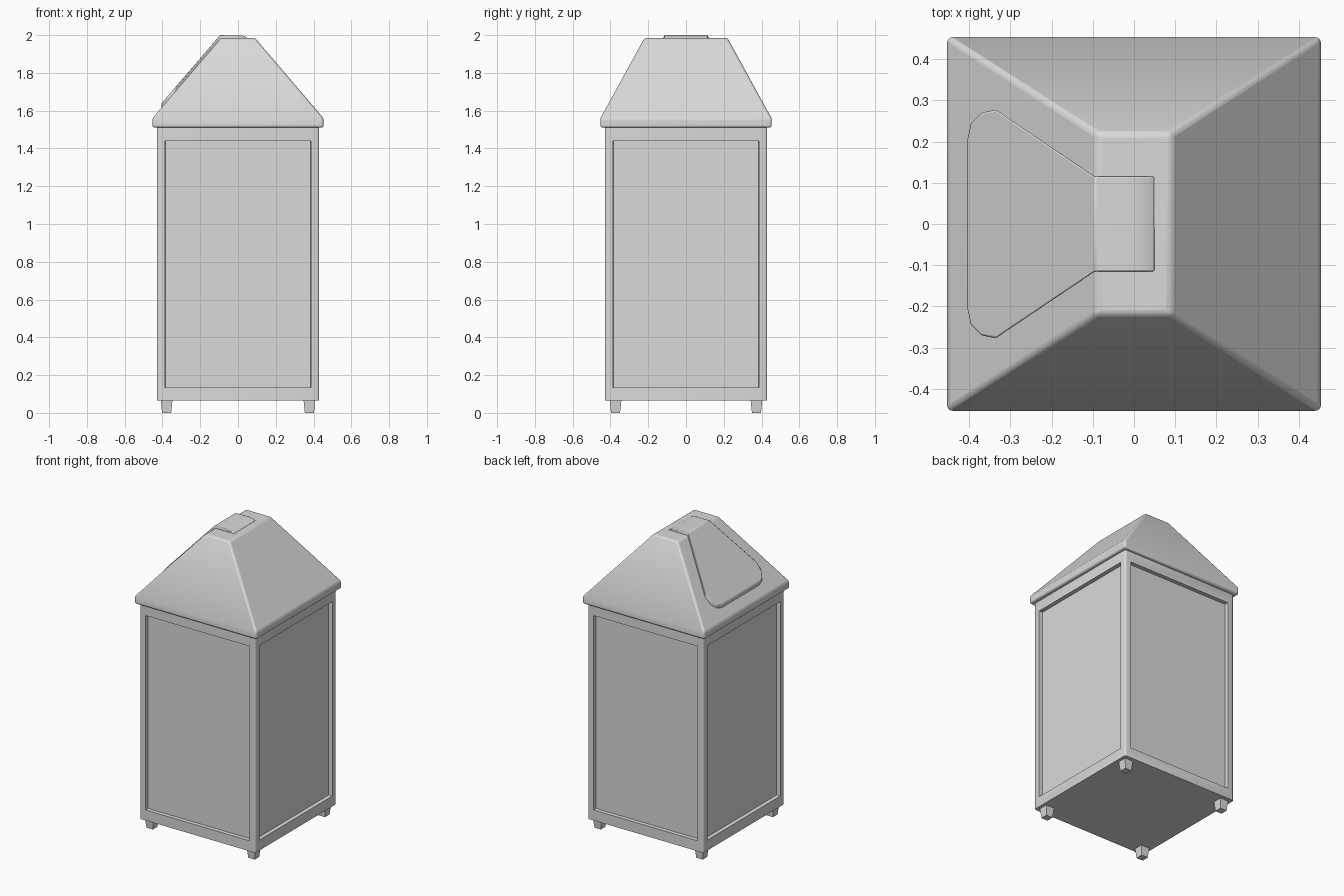
import bpy, bmesh, math

cube = bpy.data.objects.get("Cube")
if cube:
    bpy.data.objects.remove(cube, do_unlink=True)

grey = bpy.data.materials.new("plain grey")
grey.use_nodes = True
colour = (0.7, 0.7, 0.7, 1)
grey.diffuse_color = colour
grey.node_tree.nodes["Principled BSDF"].inputs["Base Color"].default_value = colour


def finish(bm, name, bevel=0.0, segments=2):
    """Turn a bmesh into a named object, with optional rounded edges."""
    bmesh.ops.recalc_face_normals(bm, faces=bm.faces)
    mesh = bpy.data.meshes.new(name)
    bm.to_mesh(mesh)
    bm.free()
    mesh.materials.append(grey)
    obj = bpy.data.objects.new(name, mesh)
    bpy.context.collection.objects.link(obj)
    if bevel:
        mod = obj.modifiers.new("rounded edges", 'BEVEL')
        mod.width = bevel
        mod.segments = segments
        mod.limit_method = 'ANGLE'
        mod.angle_limit = math.radians(30)
    bpy.ops.object.select_all(action='DESELECT')
    obj.select_set(True)
    bpy.context.view_layer.objects.active = obj
    bpy.ops.object.shade_smooth_by_angle(angle=math.radians(35))
    return obj


def loft(bm, sections, cx=0, cy=0):
    """Stack rectangles given as (half x, half y, z) into a closed solid."""
    rings = []
    for hx, hy, z in sections:
        rings.append([bm.verts.new((cx + sx * hx, cy + sy * hy, z))
                      for sx, sy in ((-1, -1), (1, -1), (1, 1), (-1, 1))])
    for low, high in zip(rings, rings[1:]):
        for i in range(4):
            j = (i + 1) % 4
            bm.faces.new((low[i], low[j], high[j], high[i]))
    bm.faces.new(rings[0][::-1])
    bm.faces.new(rings[-1])
    bm.normal_update()


# Body: rounded uprights and four recessed panels
bm = bmesh.new()
loft(bm, [(0.43, 0.43, 0.065), (0.43, 0.43, 1.51)])
uprights = [e for e in bm.edges if abs(e.verts[0].co.z - e.verts[1].co.z) > 1]
bmesh.ops.bevel(bm, geom=uprights, offset=0.012, segments=3, profile=0.5,
                affect='EDGES')
bmesh.ops.recalc_face_normals(bm, faces=bm.faces)
sides = [f for f in bm.faces if abs(f.normal.z) < 0.1 and f.calc_area() > 0.5]
bmesh.ops.inset_individual(bm, faces=sides, thickness=0.046)
for f in sides:
    for v in f.verts:
        v.co.z = 0.135 if v.co.z < 1 else 1.44
bmesh.ops.inset_individual(bm, faces=sides, thickness=0.0005, depth=-0.027)
finish(bm, "body")

# Lid: short eave, four slopes and a small flat top
bm = bmesh.new()
loft(bm, [(0.453, 0.453, 1.51), (0.453, 0.453, 1.56), (0.09, 0.22, 1.985)])
finish(bm, "lid", bevel=0.012, segments=3)

# Flap: plate following one slope and folding over the flat top
profile = [(-0.405, 0.20), (-0.395, 0.245), (-0.37, 0.27), (-0.335, 0.277),
           (-0.095, 0.115), (0.0, 0.115), (0.03, 0.115), (0.05, 0.115)]
tail = {0.03: 1.996, 0.05: 1.986}
bm = bmesh.new()
rows = []
for x, half in profile:
    z = tail.get(x, 2.0 - max(0, -0.095 - x) * 1.165)
    rows.append([[bm.verts.new((x, s * half, z - drop)) for s in (-1, 1)]
                 for drop in (0, 0.03)])
for (t0, b0), (t1, b1) in zip(rows, rows[1:]):
    bm.faces.new((t0[0], t1[0], t1[1], t0[1]))
    bm.faces.new((b0[1], b1[1], b1[0], b0[0]))
    for s in (0, 1):
        bm.faces.new((t0[s], b0[s], b1[s], t1[s]))
for top, bottom in (rows[0], rows[-1]):
    bm.faces.new((top[0], top[1], bottom[1], bottom[0]))
finish(bm, "flap", bevel=0.004)

# Feet: tapered blocks under the corners
for sx, x_name in ((-1, "right"), (1, "left")):
    for sy, y_name in ((-1, "front"), (1, "back")):
        bm = bmesh.new()
        loft(bm, [(0.024, 0.024, 0), (0.031, 0.031, 0.067)],
             cx=sx * 0.378, cy=sy * 0.373)
        finish(bm, y_name + "_" + x_name + "_foot")
